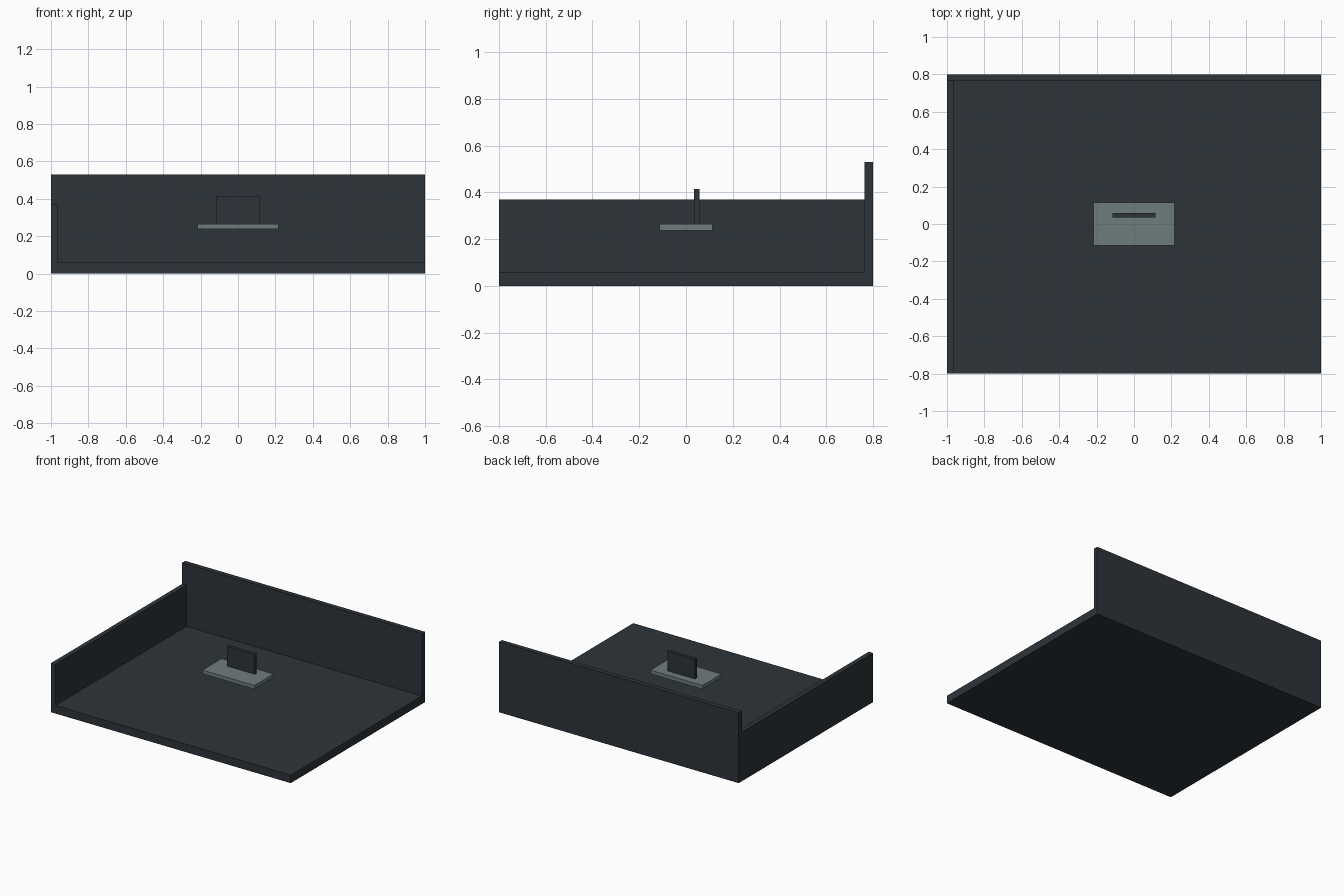
import bpy

cube = bpy.data.objects.get("Cube")
if cube:
    bpy.data.objects.remove(cube, do_unlink=True)


def linear(c):
    c /= 255
    return c / 12.92 if c <= 0.04045 else ((c + 0.055) / 1.055) ** 2.4


def material(name, rgb):
    mat = bpy.data.materials.new(name)
    mat.use_nodes = True
    colour = (*[linear(c) for c in rgb], 1)
    mat.diffuse_color = colour
    mat.node_tree.nodes["Principled BSDF"].inputs["Base Color"].default_value = colour
    return mat


def box(name, low, high, mat):
    """Box between two opposite corners."""
    centre = [(a + b) / 2 for a, b in zip(low, high)]
    bpy.ops.mesh.primitive_cube_add(size=1, location=centre)
    obj = bpy.context.object
    obj.name = name
    obj.scale = [b - a for a, b in zip(low, high)]
    bpy.ops.object.transform_apply(location=False, rotation=False, scale=True)
    obj.data.materials.append(mat)
    return obj


slate = material("dark slate", (45, 52, 58))
grey = material("grey green", (110, 125, 124))

# Room shell: floor slab, tall back wall, lower side wall
FLOOR, WALL = 0.06, 0.036
box("floor", (-1, -0.8, 0), (1, 0.8, FLOOR), slate)
box("back_wall", (-1, 0.8 - WALL, FLOOR), (1, 0.8, 0.53), slate)
box("side_wall", (-1, -0.8, FLOOR), (-1 + WALL, 0.8 - WALL, 0.37), slate)

# Floating desk top with an upright screen
box("desk_top", (-0.217, -0.114, 0.237), (0.217, 0.114, 0.265), grey)
box("screen", (-0.115, 0.035, 0.265), (0.115, 0.058, 0.415), slate)
